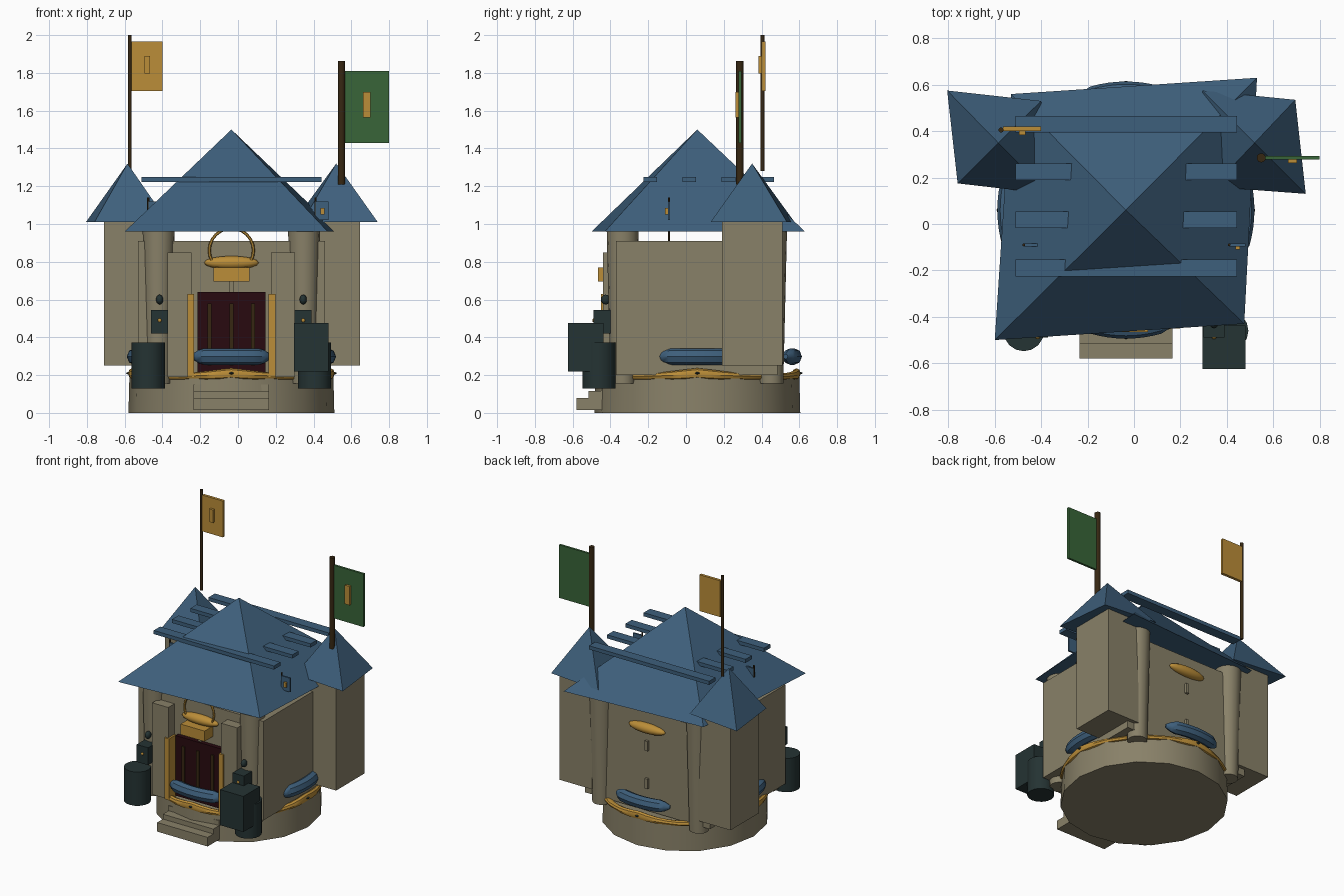
import bpy, bmesh, math
from mathutils import Vector

if "Cube" in bpy.data.objects:
    bpy.data.objects.remove(bpy.data.objects["Cube"])

def mat(name, r, g, b):
    m = bpy.data.materials.new(name)
    m.diffuse_color = (r, g, b, 1)
    m.use_nodes = True
    m.node_tree.nodes["Principled BSDF"].inputs["Base Color"].default_value = m.diffuse_color
    return m

STONE = mat("khaki stone", 0.25, 0.22, 0.14)
BLUE = mat("slate blue", 0.048, 0.115, 0.2)
GOLD = mat("gold", 0.5, 0.27, 0.04)
GREEN = mat("green cloth", 0.04, 0.13, 0.04)
IRON = mat("dark iron", 0.018, 0.033, 0.033)
DOOR = mat("dark maroon", 0.022, 0.003, 0.005)
WOOD = mat("dark wood", 0.037, 0.02, 0.006)
CX, CY = -0.035, 0.06          # centre of the keep

def mesh_obj(name, verts, faces, m, smooth=False):
    me = bpy.data.meshes.new(name)
    me.from_pydata(verts, [], faces)
    bm = bmesh.new()
    bm.from_mesh(me)
    bmesh.ops.recalc_face_normals(bm, faces=bm.faces)
    bm.to_mesh(me)
    bm.free()
    me.materials.append(m)
    o = bpy.data.objects.new(name, me)
    bpy.context.collection.objects.link(o)
    if smooth:
        finish(o, m)
    return o

def finish(o, m):
    if not o.data.materials:
        o.data.materials.append(m)
    bpy.ops.object.select_all(action='DESELECT')
    o.select_set(True)
    bpy.context.view_layer.objects.active = o
    bpy.ops.object.shade_smooth_by_angle(angle=math.radians(40))

def box(name, x, y, z, m):
    v = [(a, b, c) for a in x for b in y for c in z]
    f = [(0, 1, 3, 2), (4, 6, 7, 5), (0, 4, 5, 1), (2, 3, 7, 6), (0, 2, 6, 4), (1, 5, 7, 3)]
    return mesh_obj(name, v, f, m)

def cyl(name, x, y, z0, z1, r0, r1, m, n=16):
    bpy.ops.mesh.primitive_cone_add(vertices=n, radius1=r0, radius2=r1, depth=z1 - z0,
                                    location=(x, y, (z0 + z1) / 2))
    o = bpy.context.object
    o.name = name
    finish(o, m)

def ball(name, loc, scale, m):
    bpy.ops.mesh.primitive_uv_sphere_add(segments=16, ring_count=8, radius=1, location=loc)
    o = bpy.context.object
    o.name = name
    o.scale = scale
    finish(o, m)

def pyramid(name, corners, z, apex):
    v = [(x, y, z) for x, y in corners] + [apex]
    mesh_obj(name, v, [(3, 2, 1, 0)] + [(i, (i + 1) % 4, 4) for i in range(4)], BLUE)

def tube(name, frames, m, closed):
    """Sweep round a list of (angle, radius, z, half width, half height)."""
    k, v, f = 8, [], []
    for a, r, z, w, h in frames:
        for j in range(k):
            t = 2 * math.pi * j / k
            rr = r + w * math.cos(t)
            v.append((CX + rr * math.cos(a), CY + rr * math.sin(a), z + h * math.sin(t)))
    n = len(frames)
    for i in range(n if closed else n - 1):
        for j in range(k):
            a, b = i * k, ((i + 1) % n) * k
            f.append((a + j, a + (j + 1) % k, b + (j + 1) % k, b + j))
    if not closed:
        f += [tuple(range(k)), tuple(range((n - 1) * k, n * k))]
    mesh_obj(name, v, f, m, True)

# plinth, steps and keep
cyl("plinth", CX, CY, 0, 0.19, 0.545, 0.54, STONE)
for i in range(3):
    box("step", (CX - 0.2, CX + 0.2), (-0.58 + 0.065 * i, -0.35), (0.015 + 0.035 * i, 0.08 + 0.035 * i), STONE)
box("keep_walls", (-0.53, 0.46), (-0.37, 0.485), (0.2, 0.91), STONE)
for sx in (-1, 1):
    for y in (-0.335, 0.45):
        cyl("corner_column", CX + sx * 0.385, y, 0.155, 0.975, 0.065, 0.085, STONE)

# main roof with rafters running through it
pyramid("main_roof", [(-0.6, -0.5), (0.475, -0.43), (0.53, 0.63), (-0.53, 0.56)], 0.96, (CX, CY, 1.5))
for y in (-0.19, 0.018, 0.225, 0.43):
    box("roof_rafter", (-0.51, 0.443), (y - 0.036, y + 0.036), (1.222, 1.248), BLUE)

# side towers
box("right_tower", (0.39, 0.645), (0.19, 0.51), (0.25, 1.02), STONE)
box("left_tower", (-0.71, -0.46), (0.19, 0.51), (0.25, 1.02), STONE)
pyramid("right_tower_roof", [(0.34, 0.16), (0.74, 0.13), (0.695, 0.535), (0.295, 0.575)], 1.01, (0.52, 0.35, 1.32))
pyramid("left_tower_roof", [(-0.76, 0.175), (-0.37, 0.13), (-0.4, 0.53), (-0.805, 0.575)], 1.01, (-0.585, 0.35, 1.32))

# gold scalloped band round the plinth
band = []
for i in range(48):
    a = 2 * math.pi * i / 48
    c = max(0, math.cos(4 * a))
    s = 0.5 + 0.5 * math.cos(16 * a)
    band.append((a, 0.525, 0.19 + 0.013 * c + 0.006 * s, 0.022, 0.018 + 0.01 * c))
tube("gold_band", band, GOLD, True)

# blue bolsters on four sides
for q in range(4):
    fr = []
    for i in range(13):
        t = -1 + i / 6
        s = 0.3 + 0.7 * min(1, (1 - abs(t)) * 4)
        fr.append((q * math.pi / 2 + t * 0.42, 0.512, 0.298, 0.042 * s, 0.044 * s))
    tube("bolster", fr, BLUE, False)
    a = q * math.pi / 2
    ball("band_stud", (CX + 0.545 * math.cos(a), CY + 0.545 * math.sin(a), 0.21), (0.012, 0.012, 0.006), IRON)

# doorway
box("door", (CX - 0.18, CX + 0.18), (-0.4, -0.36), (0.21, 0.64), DOOR)
for dx in (-0.115, 0, 0.115):
    box("door_strap", (CX + dx - 0.011, CX + dx + 0.011), (-0.408, -0.395), (0.25, 0.58), WOOD)
for s in (-1, 1):
    for name, a, b, y, z, m in (("pilaster", 0.21, 0.337, -0.44, 0.848, STONE),
                                ("door_post", 0.197, 0.233, -0.45, 0.63, GOLD)):
        box(name, sorted((CX + s * a, CX + s * b)), (y, -0.36), (0.19, z), m)

# ornaments above the door and on the back
box("gold_plaque", (CX - 0.095, CX + 0.095), (-0.465, -0.36), (0.695, 0.77), GOLD)
bpy.ops.mesh.primitive_torus_add(major_segments=24, minor_segments=6, major_radius=0.117, minor_radius=0.008,
                                 location=(CX, -0.39, 0.86), rotation=(math.pi / 2, 0, 0))
bpy.context.object.name = "gold_ring"
finish(bpy.context.object, GOLD)
for y, s in ((-0.375, -1), (0.49, 1)):
    ball("gold_lozenge", (CX, y, 0.795), (0.145, 0.04, 0.036), GOLD)
    for z in (0.67, 0.4):
        box("wall_slit", (CX - 0.012, CX + 0.012), (y - 0.012, y + 0.012), (z - 0.035, z + 0.035), STONE)

# lanterns, barrels and the crate
for x in (CX - 0.38, CX + 0.38):
    box("lantern", (x - 0.045, x + 0.045), (-0.49, -0.4), (0.42, 0.545), IRON)
    ball("lantern_light", (x, -0.49, 0.49), (0.01, 0.006, 0.01), GOLD)
    ball("lantern_knob", (x, -0.425, 0.6), (0.019, 0.025, 0.026), IRON)
for x in (-0.475, 0.405):
    cyl("barrel", x, -0.46, 0.13, 0.372, 0.088, 0.088, IRON)
box("crate", (0.296, 0.48), (-0.625, -0.437), (0.22, 0.475), IRON)

# small pennants on the roof
for x in (-0.475, 0.41):
    cyl("pennant_pole", x, -0.09, 0.905, 1.14, 0.006, 0.006, WOOD, 8)
    box("pennant", (x, x + 0.07), (-0.096, -0.084), (1.02, 1.12), BLUE)
    box("pennant_mark", (x + 0.027, x + 0.047), (-0.11, -0.095), (1.05, 1.085), GOLD)

# tower flags
cyl("left_flag_pole", -0.573, 0.405, 1.28, 2.0, 0.011, 0.011, WOOD, 10)
box("left_flag", (-0.565, -0.4), (0.4, 0.42), (1.705, 1.965), GOLD)
box("left_flag_mark", (-0.495, -0.467), (0.383, 0.402), (1.797, 1.89), GOLD)
cyl("right_flag_pole", 0.548, 0.285, 1.21, 1.862, 0.02, 0.02, WOOD, 10)
box("right_flag", (0.56, 0.8), (0.278, 0.294), (1.43, 1.81), GREEN)
box("right_flag_mark", (0.663, 0.702), (0.262, 0.28), (1.565, 1.7), GOLD)
